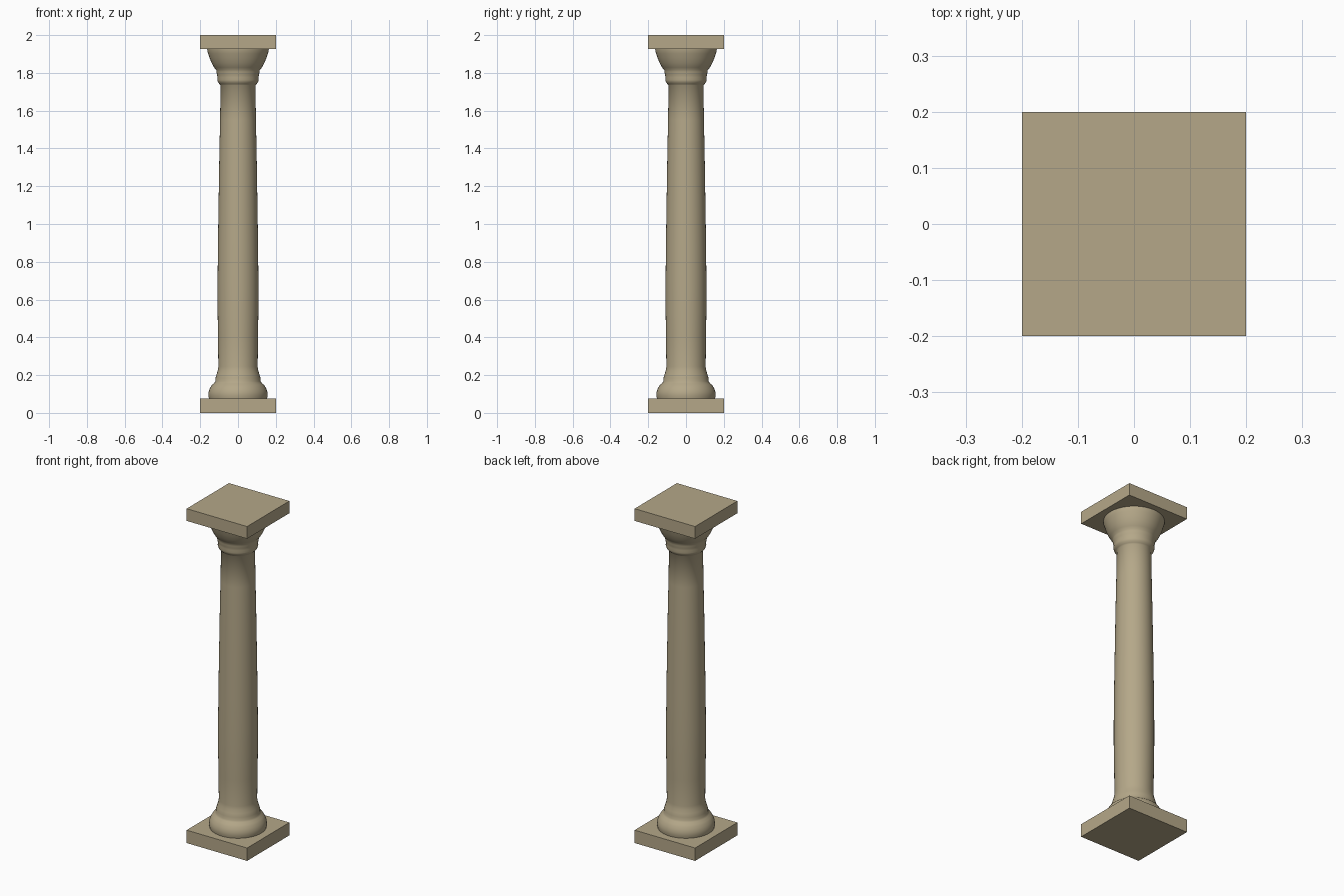
import bpy, bmesh, math
from mathutils import Vector

if "Cube" in bpy.data.objects:
    bpy.data.objects.remove(bpy.data.objects["Cube"])

stone = bpy.data.materials.new("stone")
stone.diffuse_color = (0.46, 0.39, 0.25, 1)
stone.use_nodes = True
stone.node_tree.nodes["Principled BSDF"].inputs["Base Color"].default_value = stone.diffuse_color


def finish(name, bm, smooth=False):
    bmesh.ops.recalc_face_normals(bm, faces=bm.faces)
    me = bpy.data.meshes.new(name)
    bm.to_mesh(me)
    bm.free()
    me.materials.append(stone)
    ob = bpy.data.objects.new(name, me)
    bpy.context.collection.objects.link(ob)
    if smooth:
        bpy.ops.object.select_all(action='DESELECT')
        bpy.context.view_layer.objects.active = ob
        ob.select_set(True)
        bpy.ops.object.shade_smooth_by_angle(angle=math.radians(50))


def slab(name, z0, z1, half=0.2):
    bm = bmesh.new()
    bmesh.ops.create_cube(bm, size=1)
    for v in bm.verts:
        v.co = (v.co.x * 2 * half, v.co.y * 2 * half, z0 + (v.co.z + 0.5) * (z1 - z0))
    finish(name, bm)


def lathe(name, profile, sides=64):
    bm = bmesh.new()
    rings = []
    for r, z in profile:
        rings.append([bm.verts.new((r * math.cos(a), r * math.sin(a), z))
                      for a in (2 * math.pi * i / sides for i in range(sides))])
    for lo, hi in zip(rings, rings[1:]):
        for i in range(sides):
            j = (i + 1) % sides
            bm.faces.new((lo[i], lo[j], hi[j], hi[i]))
    bm.faces.new(rings[0][::-1])
    bm.faces.new(rings[-1])
    finish(name, bm, True)


# Square plinth and abacus
slab("plinth", 0, 0.077)
slab("abacus", 1.927, 2)

# Turned base moulding, swelling shaft and flared capital in one profile
lathe("column_shaft", [
    (0.154, 0.077), (0.157, 0.092), (0.156, 0.11), (0.150, 0.128), (0.144, 0.138),
    (0.138, 0.148), (0.126, 0.158), (0.120, 0.167), (0.119, 0.185), (0.113, 0.205),
    (0.107, 0.225), (0.104, 0.245),
    (0.106, 0.40), (0.108, 0.55), (0.108, 0.70), (0.106, 0.90), (0.103, 1.10),
    (0.099, 1.35), (0.095, 1.55), (0.092, 1.735),
    (0.098, 1.741), (0.106, 1.75), (0.110, 1.762), (0.108, 1.776), (0.111, 1.79),
    (0.114, 1.805), (0.115, 1.815), (0.126, 1.828), (0.140, 1.853),
    (0.151, 1.88), (0.158, 1.902), (0.162, 1.915), (0.163, 1.927)])
